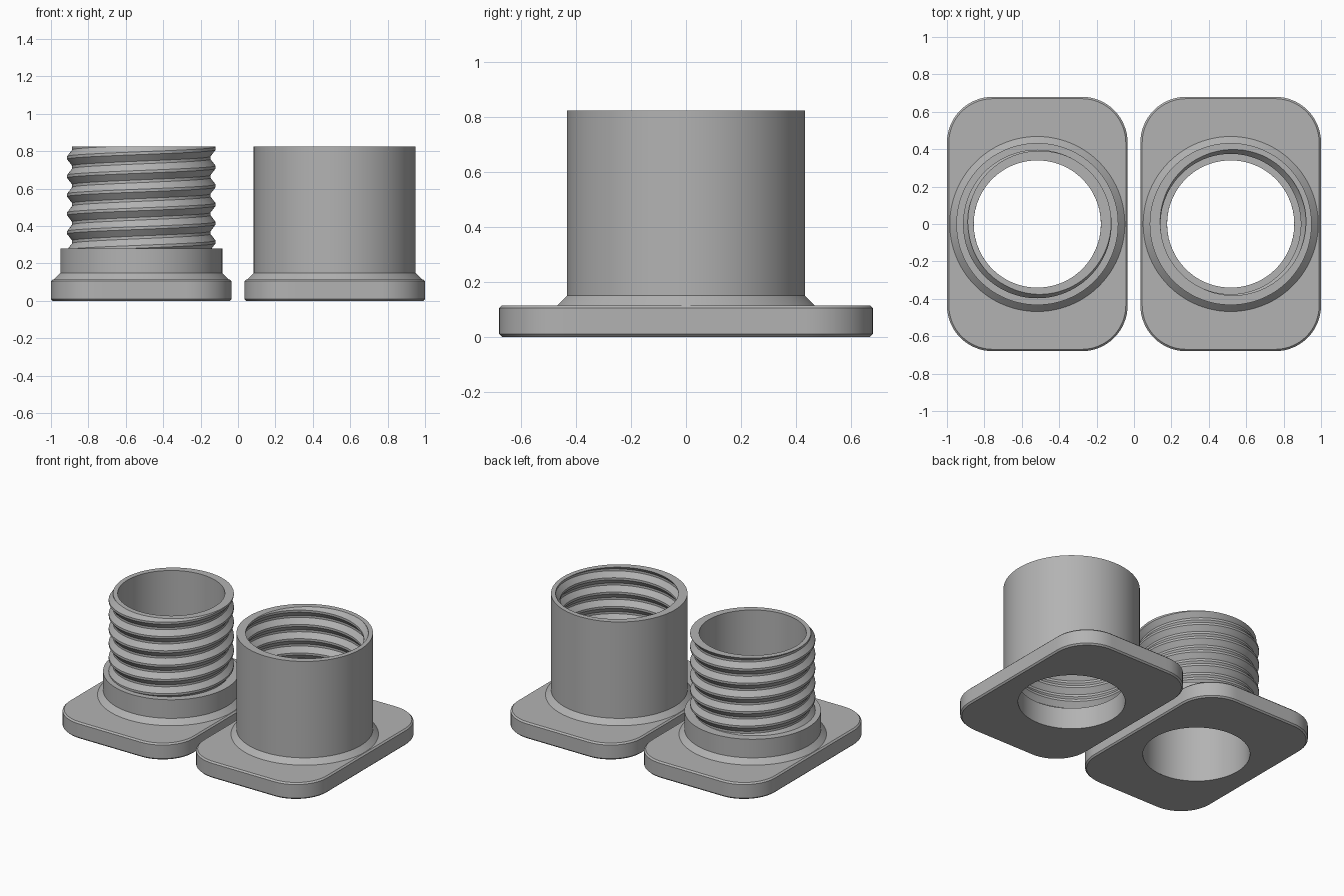
import bpy, bmesh, math
from math import cos, sin, pi, tau

if "Cube" in bpy.data.objects:
    bpy.data.objects.remove(bpy.data.objects["Cube"])

SEG, PITCH, PHASE, TOP, BORE = 112, 0.1, 0.715, 0.825, 0.34

grey = bpy.data.materials.new("grey_plastic")
grey.diffuse_color = (0.45, 0.45, 0.45, 1)
grey.use_nodes = True
grey.node_tree.nodes["Principled BSDF"].inputs["Base Color"].default_value = grey.diffuse_color


def finish(name, bm, x):
    bmesh.ops.remove_doubles(bm, verts=bm.verts[:], dist=0.0002)
    me = bpy.data.meshes.new(name)
    bm.to_mesh(me)
    bm.free()
    me.materials.append(grey)
    ob = bpy.data.objects.new(name, me)
    ob.location.x = x
    bpy.context.collection.objects.link(ob)
    bpy.ops.object.select_all(action='DESELECT')
    ob.select_set(True)
    bpy.context.view_layer.objects.active = ob
    bpy.ops.object.shade_smooth_by_angle(angle=math.radians(25))


def loft(bm, loops, closed=True, flip=False):
    """Join equal-length point loops with quads."""
    rows = [[bm.verts.new(p) for p in loop] for loop in loops]
    n = len(rows[0])
    for a, b in zip(rows, rows[1:]):
        for i in range(n if closed else n - 1):
            k = (i + 1) % n
            quad = (a[i], a[k], b[k], b[i])
            bm.faces.new(quad[::-1] if flip else quad)


def revolve(bm, profile):
    """Turn (radius, z) pairs; a radius may be a function of angle."""
    loops = []
    for r, z in profile:
        loops.append([])
        for i in range(SEG):
            t = tau * i / SEG
            q = r(t) if callable(r) else r
            loops[-1].append((q * cos(t), q * sin(t), z))
    loft(bm, loops)


def thread_radius(root, crest, z):
    """Radius of the thread where it is cut by height z."""
    def radius(t):
        d = ((z - PHASE) / PITCH - t / tau + 0.5) % 1 - 0.5
        f = (abs(d) * PITCH - 0.0075) / 0.035
        return crest + (root - crest) * min(1, max(0, f))
    return radius


def thread(bm, root, crest, z0, z1, flip=False):
    """Right-handed helical surface trimmed flat at both ends."""
    tooth = [(root, -0.0425), (crest, -0.0075), (crest, 0.0075), (root, 0.0425)]
    rows = []
    for turn in range(-7, 3):
        for r, dz in tooth:
            rows.append([(r * cos(tau * i / SEG), r * sin(tau * i / SEG),
                          PHASE + dz + PITCH * (turn + i / SEG))
                         for i in range(SEG + 1)])
    loft(bm, rows, closed=False, flip=flip)
    bmesh.ops.remove_doubles(bm, verts=bm.verts[:], dist=0.0002)
    for z, up in ((z0, -1), (z1, 1)):
        bmesh.ops.bisect_plane(bm, geom=bm.verts[:] + bm.edges[:] + bm.faces[:],
                               plane_co=(0, 0, z), plane_no=(0, 0, up),
                               clear_outer=True)


def outline(inset, z):
    """Rounded rectangle with subdivided straight sides."""
    hx, hy, rad, n = 0.483, 0.68, 0.245, 16
    pts = []
    corners = [(hx - rad, hy - rad), (rad - hx, hy - rad),
               (rad - hx, rad - hy), (hx - rad, rad - hy)]
    for c, (cx, cy) in enumerate(corners):
        for i in range(n + 1):
            a = (c + i / n) * pi / 2
            pts.append((cx + (rad - inset) * cos(a), cy + (rad - inset) * sin(a), z))
        nx, ny = corners[(c + 1) % 4]
        ex, ey = pts[-1][0] - cx, pts[-1][1] - cy
        for i in range(1, n):
            f = i / n
            pts.append((cx + (nx - cx) * f + ex, cy + (ny - cy) * f + ey, z))
    return pts


def ring(r, z):
    """Circle whose points line up with the plate outline."""
    return [(r * cos(a), r * sin(a), z)
            for a in (math.atan2(p[1], p[0]) for p in outline(0, 0))]


# Chamfered flange plates with a round opening
for name, x in (("male_flange", -0.517), ("female_flange", 0.517)):
    bm = bmesh.new()
    loft(bm, [ring(BORE, 0), outline(0.01, 0), outline(0, 0.01),
              outline(0, 0.105), outline(0.01, 0.115), ring(0.45, 0.115)])
    finish(name, bm, x)

# Pipe with external thread, collar and flared foot
bm = bmesh.new()
thread(bm, 0.37, 0.397, 0.275, TOP)
revolve(bm, [(0.47, 0.113), (0.433, 0.15), (0.433, 0.28), (0.36, 0.28)])
revolve(bm, [(thread_radius(0.37, 0.397, TOP), TOP), (BORE, TOP), (BORE, 0)])
finish("male_threaded_pipe", bm, -0.517)

# Socket with internal thread, inner ledge and flared foot
bm = bmesh.new()
thread(bm, 0.375, 0.404, 0.15, TOP, flip=True)
revolve(bm, [(0.47, 0.113), (0.433, 0.15), (0.433, TOP),
             (thread_radius(0.375, 0.404, TOP), TOP)])
revolve(bm, [(thread_radius(0.375, 0.404, 0.15), 0.15), (BORE, 0.15), (BORE, 0)])
finish("female_threaded_socket", bm, 0.517)
